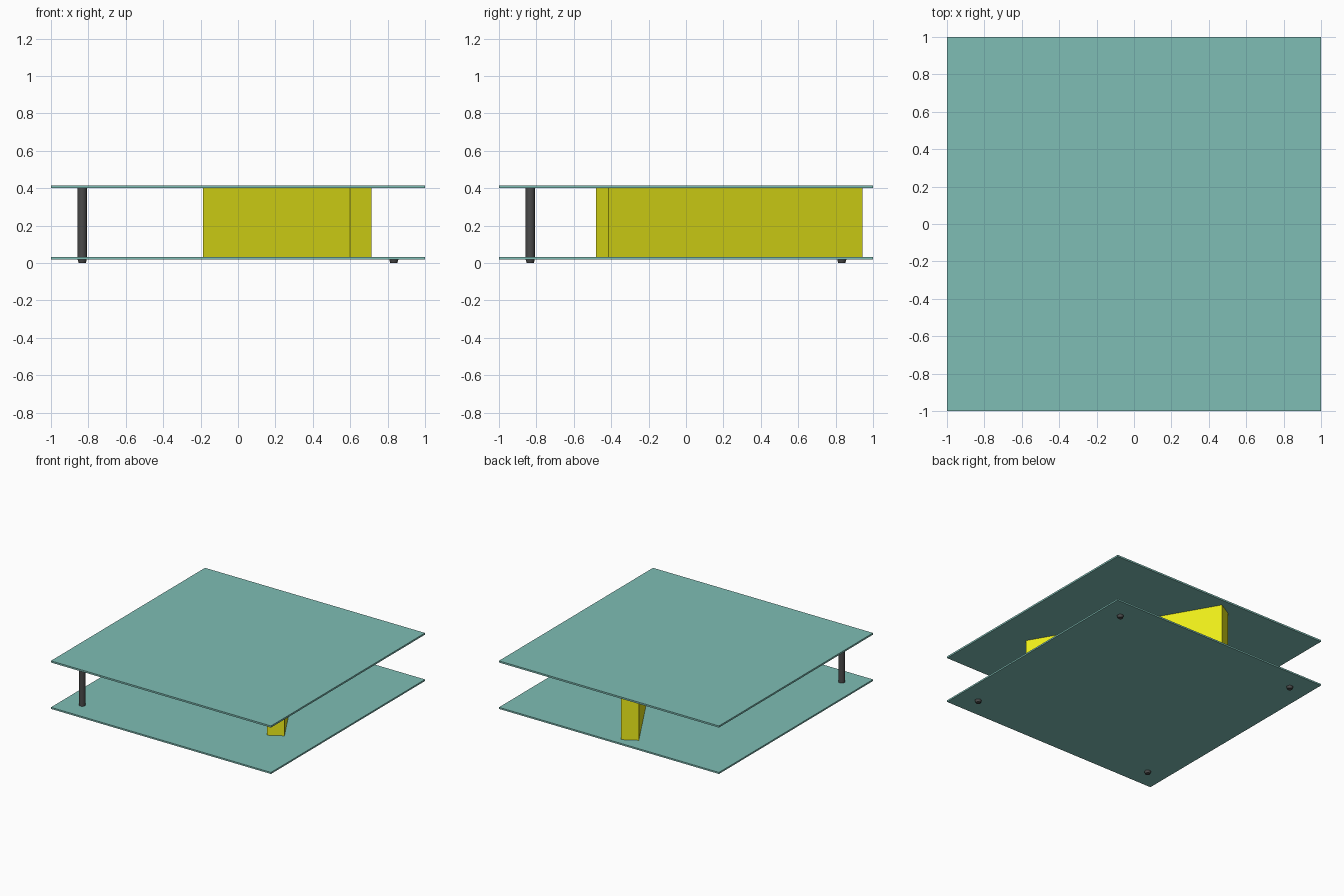
import bpy, math

if "Cube" in bpy.data.objects:
    bpy.data.objects.remove(bpy.data.objects["Cube"])


def material(name, color):
    m = bpy.data.materials.new(name)
    m.diffuse_color = (*color, 1)
    m.use_nodes = True
    m.node_tree.nodes["Principled BSDF"].inputs["Base Color"].default_value = m.diffuse_color
    return m


teal = material("tinted_glass", (0.21, 0.51, 0.46))
yellow = material("yellow_panel", (0.85, 0.85, 0.01))
dark = material("dark_metal", (0.07, 0.07, 0.07))


def box(name, size, loc, mat, angle=0):
    bpy.ops.mesh.primitive_cube_add(size=1, location=loc, rotation=(0, 0, angle))
    o = bpy.context.object
    o.name = name
    o.scale = size
    bpy.ops.object.transform_apply(location=False, rotation=False, scale=True)
    o.data.materials.append(mat)
    return o


def rod(name, r_low, r_high, x, y, z0, z1):
    bpy.ops.mesh.primitive_cone_add(vertices=24, radius1=r_low, radius2=r_high,
                                    depth=z1 - z0, location=(x, y, (z0 + z1) / 2))
    o = bpy.context.object
    o.name = name
    o.data.materials.append(dark)
    bpy.ops.object.shade_smooth_by_angle(angle=math.radians(40))
    return o


# Two square glass plates
box("lower_shelf", (2, 2, 0.013), (0, 0, 0.0265), teal)
box("table_top", (2, 2, 0.014), (0, 0, 0.408), teal)

# Slanted block support between the plates
box("block_support", (0.132, 1.57, 0.368), (0.263, 0.232, 0.217), yellow, math.radians(30))

# Single corner post
P = 0.833
rod("corner_post", 0.025, 0.025, -P, -P, 0.033, 0.401)

# Small feet under each corner
for sx in (-1, 1):
    for sy in (-1, 1):
        rod("foot", 0.019, 0.025, sx * P, sy * P, 0, 0.02)
